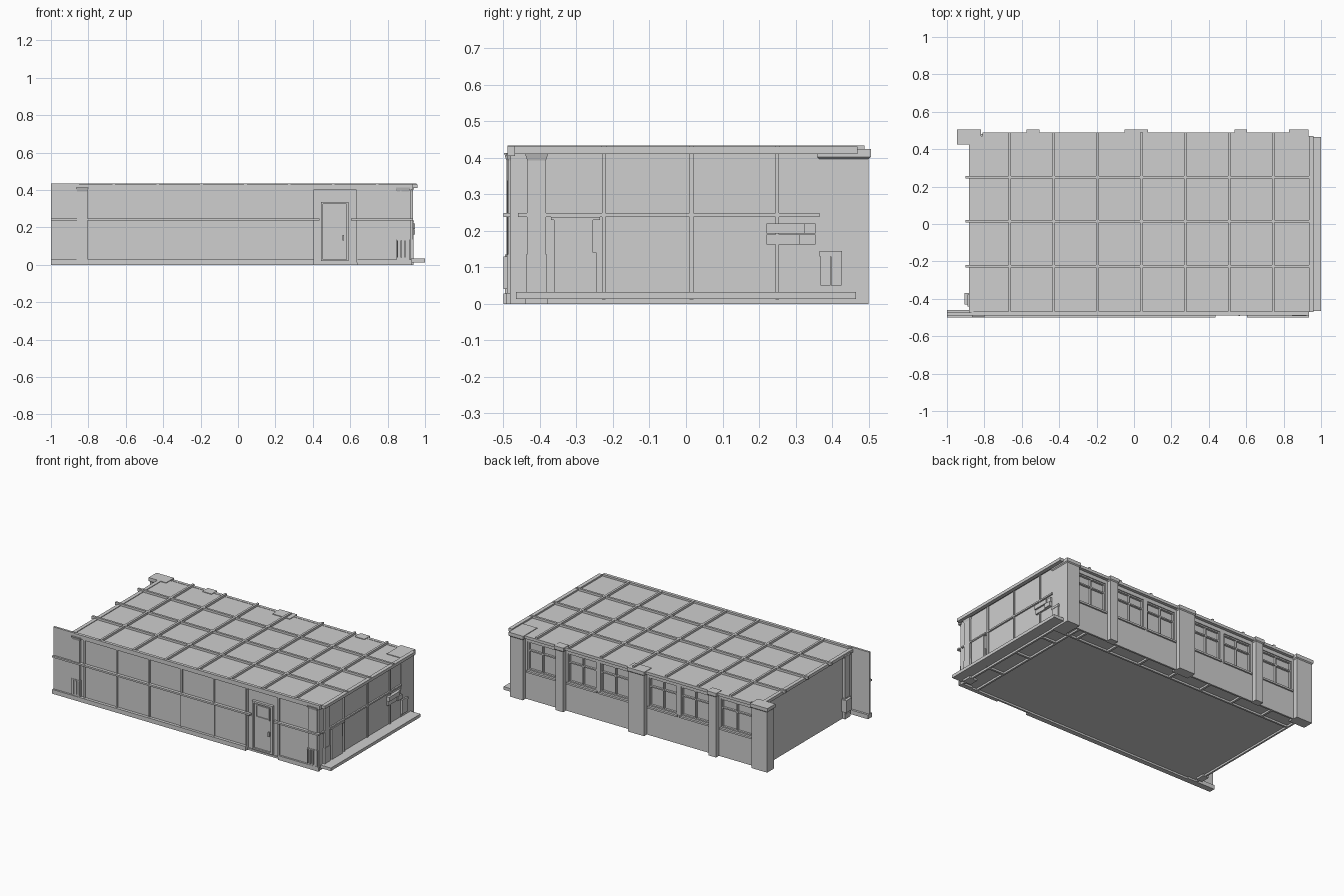
import bpy
import bmesh

cube = bpy.data.objects.get("Cube")
if cube:
    bpy.data.objects.remove(cube, do_unlink=True)

mat = bpy.data.materials.new("plain grey")
mat.use_nodes = True
GREY = (0.62, 0.62, 0.62, 1)
mat.diffuse_color = GREY
mat.node_tree.nodes["Principled BSDF"].inputs["Base Color"].default_value = GREY


def blocks(name, items):
    """One object from blocks (x0, x1, y0, y1, z0, z1[, flare of the top])."""
    bm = bmesh.new()
    for x0, x1, y0, y1, z0, z1, *flare in items:
        f = flare[0] if flare else 0
        for v in bmesh.ops.create_cube(bm, size=1)["verts"]:
            top = v.co.z > 0
            grow = f if top else 0
            v.co.x = x1 + grow if v.co.x > 0 else x0 - grow
            v.co.y = y1 + grow if v.co.y > 0 else y0 - grow
            v.co.z = z1 if top else z0
    mesh = bpy.data.meshes.new(name)
    bm.to_mesh(mesh)
    bm.free()
    mesh.materials.append(mat)
    obj = bpy.data.objects.new(name, mesh)
    bpy.context.collection.objects.link(obj)
    return obj


LEFT, RIGHT, FRONT, BACK = -0.87, 0.925, -0.48, 0.47
ROOF, TOP = 0.416, 0.434
FLOOR = 0.012

# Hall body, with the doorway bay set back from the front
DOOR0, DOOR1 = 0.405, 0.635
blocks("hall_body", [
    (LEFT, RIGHT, FRONT + 0.02, BACK - 0.02, FLOOR, ROOF),
    (LEFT, DOOR0, FRONT, FRONT + 0.02, FLOOR, ROOF),
    (DOOR1, RIGHT, FRONT, FRONT + 0.02, FLOOR, ROOF),
    (DOOR0, DOOR1, FRONT + 0.008, FRONT + 0.02, FLOOR, ROOF),
])

# Roof sheet with its grid of beams
blocks("roof_sheet", [
    (LEFT, 0.935, FRONT, BACK, ROOF, ROOF + 0.004),
    (0.935, 0.96, FRONT + 0.01, BACK, ROOF - 0.006, TOP - 0.004),
])
beam_x = [-0.665 + 0.235 * i for i in range(7)]
beam_y = [-0.225, 0.015, 0.25]
W = 0.007
blocks("roof_beams",
       [(x - W, x + W, FRONT, BACK + 0.018, ROOF, TOP) for x in beam_x]
       + [(-0.9, 0.955, y - W, y + W, ROOF, TOP) for y in beam_y])
blocks("roof_edge_trim", [
    (LEFT, 0.935, FRONT - 0.008, FRONT + 0.012, ROOF - 0.012, TOP - 0.002),
    (LEFT - 0.012, LEFT + 0.012, FRONT, 0.43, ROOF - 0.012, ROOF + 0.008),
    (-0.81, 0.83, BACK, BACK + 0.02, ROOF - 0.012, ROOF + 0.006),
])

# Front wall: end panel, posts, rail and raised panel
post_x = [-0.775 + 0.235 * i for i in range(8)]
blocks("front_end_panel", [(-1, LEFT + 0.02, FRONT - 0.008, FRONT + 0.006, 0, TOP)])
blocks("front_posts", [(x - 0.005, x + 0.005, FRONT - 0.008, FRONT, FLOOR, ROOF) for x in post_x])
blocks("front_rail", [
    (-1, DOOR0 + 0.03, FRONT - 0.02, FRONT, 0.238, 0.249),
    (DOOR1 - 0.03, 0.935, FRONT - 0.02, FRONT, 0.238, 0.249),
])
blocks("front_raised_panel", [(-0.07, 0.165, FRONT - 0.006, FRONT, 0.03, 0.238)])
blocks("front_baseboard", [
    (-1, DOOR0, FRONT - 0.02, FRONT, 0, 0.028),
    (-1, -0.8, FRONT, FRONT + 0.02, 0, 0.028),
    (DOOR1, 0.93, FRONT - 0.012, FRONT, 0, 0.028),
])

# Door with a glazed top, jambs and side panels
DY = FRONT + 0.008
blocks("front_door", [(0.455, 0.58, DY - 0.008, DY, 0.03, 0.325)])
blocks("door_frame", [
    (0.443, 0.455, DY - 0.018, DY, 0.02, 0.337),
    (0.58, 0.592, DY - 0.018, DY, 0.02, 0.337),
    (0.455, 0.58, DY - 0.018, DY, 0.325, 0.337),
    (0.455, 0.58, DY - 0.018, DY, 0.02, 0.03),
])
blocks("door_window_frame", [
    (0.468, 0.475, DY - 0.014, DY, 0.24, 0.315),
    (0.56, 0.567, DY - 0.014, DY, 0.24, 0.315),
    (0.468, 0.567, DY - 0.014, DY, 0.308, 0.315),
    (0.468, 0.567, DY - 0.014, DY, 0.233, 0.24),
])
blocks("door_handle", [(0.56, 0.568, DY - 0.02, DY, 0.13, 0.16)])
blocks("door_side_panels", [
    (0.41, 0.438, DY - 0.006, DY, 0.04, 0.23),
    (0.598, 0.63, DY - 0.006, DY, 0.04, 0.23),
])

# Front corner columns: plinth, shaft and flared capital
def column(x0, x1, y0, y1):
    return [
        (x0 - 0.004, x1 + 0.004, y0 - 0.004, y1 + 0.004, 0.0, 0.03),
        (x0 - 0.003, x1 + 0.003, y0 - 0.003, y1 + 0.003, 0.03, 0.135),
        (x0, x1, y0, y1, 0.135, 0.396),
        (x0, x1, y0, y1, 0.393, 0.413, 0.006),
    ]


blocks("front_left_column", column(0.85, 0.915, -0.487, -0.465)
       + column(0.885, 0.935, -0.435, -0.383))
blocks("front_right_column", column(-0.86, -0.805, -0.492, -0.465)
       + column(-0.885, -0.85, -0.435, -0.383))
blocks("column_slats", [(s * 0.85 + dx, s * 0.85 + dx + 0.006, -0.5, -0.485, 0.04, 0.13)
                        for s in (-1, 1) for dx in (0.0, 0.02, 0.04)])

# Left side wall: posts, rail, ledge, cupboard and shelf boxes
blocks("side_posts", [(RIGHT, RIGHT + 0.008, y - 0.005, y + 0.005, FLOOR, ROOF) for y in beam_y])
blocks("side_rail", [(RIGHT, RIGHT + 0.01, -0.46, 0.365, 0.238, 0.248)])
blocks("side_ledge", [(RIGHT, 1, -0.465, 0.465, 0.013, 0.033)])
blocks("side_cupboard", [
    (RIGHT, RIGHT + 0.012, -0.362, -0.255, 0.033, 0.23),
    (RIGHT, RIGHT + 0.016, -0.37, -0.235, 0.23, 0.237),
    (RIGHT, RIGHT + 0.008, -0.255, -0.245, 0.033, 0.14),
])
blocks("side_shelf_boxes", [
    (RIGHT, RIGHT + 0.02, 0.22, 0.325, 0.192, 0.22),
    (RIGHT, RIGHT + 0.012, 0.325, 0.355, 0.192, 0.22),
    (RIGHT, RIGHT + 0.012, 0.22, 0.31, 0.162, 0.19),
    (RIGHT, RIGHT + 0.02, 0.31, 0.355, 0.162, 0.19),
])

# Back pillars with flared caps that stand above the roof
pillars = [(-0.94, -0.825, 0.43), (-0.568, -0.512, 0.455), (-0.045, 0.07, 0.435),
           (0.542, 0.598, 0.455), (0.835, 0.928, 0.365)]
blocks("back_pillars", [(a, b, y, 0.5, 0, 0.4) for a, b, y in pillars])
blocks("back_pillar_caps", [p for a, b, y in pillars for p in (
    (a, b, y, 0.5, 0.396, 0.402, 0.006),
    (a - 0.006, b + 0.006, y - 0.006, 0.506, 0.402, 0.424))])
blocks("pillar_panel", [
    (0.928, 0.936, 0.368, 0.395, 0.05, 0.13),
    (0.928, 0.936, 0.397, 0.425, 0.05, 0.13),
    (0.928, 0.938, 0.366, 0.427, 0.13, 0.145),
])

# Back wall strips around recessed windows
SILL, HEAD, RAIL = 0.19, 0.38, 0.315
windows = []
for (_, a, _), (b, _, _), count in zip(pillars, pillars[1:], (1, 2, 2, 1)):
    step = (b - a) / count
    windows += [(a + step * i + 0.014, a + step * (i + 1) - 0.014) for i in range(count)]
edges = [-0.86] + [x for w in windows for x in w] + [0.9]
wall = [(-0.86, 0.9, BACK - 0.02, BACK, FLOOR, SILL), (-0.86, 0.9, BACK - 0.02, BACK, HEAD, ROOF)]
wall += [(a, b, BACK - 0.02, BACK, SILL, HEAD) for a, b in zip(edges[::2], edges[1::2])]
blocks("back_wall", wall)

frames, sills = [], []
T = 0.008
for a, b in windows:
    mid = (a + b) / 2
    y0, y1 = BACK - 0.02, BACK - 0.006
    frames += [(x, x + T, y0, y1, SILL, HEAD) for x in (a, mid - T / 2, b - T)]
    frames += [(a, b, y0, y1, z, z + T) for z in (SILL, RAIL, HEAD - T)]
    sills.append((a - 0.006, b + 0.006, BACK, BACK + 0.01, SILL - 0.012, SILL))
blocks("window_frames", frames)
blocks("window_sills", sills)

# Floor joists around the underside
joists = [(LEFT, RIGHT, y, y + 0.012, 0, FLOOR) for y in (FRONT, 0.36, BACK - 0.012)]
joists += [(x, x + 0.012, FRONT, BACK, 0, FLOOR) for x in (LEFT, 0.8, RIGHT - 0.012)]
joists += [(x - W, x + W, 0.36, BACK, 0, FLOOR) for x in beam_x]
joists += [(0.8, RIGHT, y - W, y + W, 0, FLOOR) for y in beam_y]
blocks("floor_joists", joists)

# Small fitting on the plain side wall
blocks("wall_box", [(-0.905, LEFT, -0.43, -0.37, 0.05, 0.13)])
